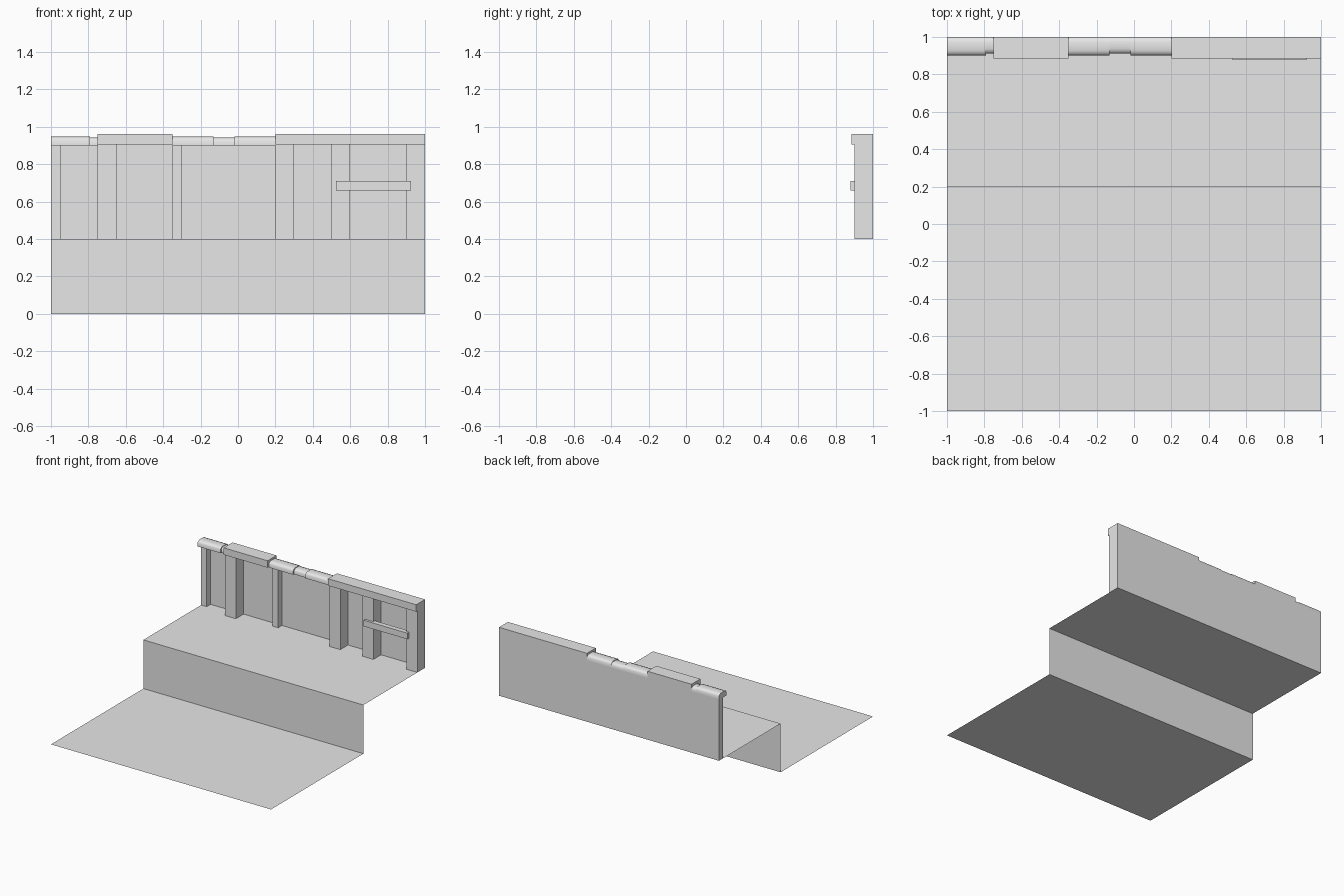
import bpy, bmesh

if "Cube" in bpy.data.objects:
    bpy.data.objects.remove(bpy.data.objects["Cube"])

grey = bpy.data.materials.new("plain grey")
grey.use_nodes = True
grey.diffuse_color = (0.8, 0.8, 0.8, 1)
grey.node_tree.nodes["Principled BSDF"].inputs["Base Color"].default_value = (0.8, 0.8, 0.8, 1)


def extrude_profile(name, profile, x0, x1, closed=True, smooth=False):
    """Sweep a (y, z) profile along x."""
    bm = bmesh.new()
    a = [bm.verts.new((x0, y, z)) for y, z in profile]
    b = [bm.verts.new((x1, y, z)) for y, z in profile]
    n = len(profile)
    for i in range(n if closed else n - 1):
        j = (i + 1) % n
        bm.faces.new((a[i], b[i], b[j], a[j]))
    if closed:
        bm.faces.new(a)
        bm.faces.new(b[::-1])
        bmesh.ops.recalc_face_normals(bm, faces=bm.faces)
    mesh = bpy.data.meshes.new(name)
    bm.to_mesh(mesh)
    bm.free()
    mesh.materials.append(grey)
    ob = bpy.data.objects.new(name, mesh)
    bpy.context.collection.objects.link(ob)
    if smooth:
        bpy.ops.object.select_all(action="DESELECT")
        ob.select_set(True)
        bpy.context.view_layer.objects.active = ob
        bpy.ops.object.shade_smooth_by_angle(angle=0.9)
    return ob


def box(name, x0, x1, y0, y1, z0, z1):
    return extrude_profile(name, [(y0, z0), (y1, z0), (y1, z1), (y0, z1)], x0, x1)


def rounded_bar(name, x0, x1, inset):
    """Half-round coping with softened top edges."""
    f, t = 0.902 + inset, 0.947 - inset / 2
    extrude_profile(name, [(f, 0.9), (f, t - 0.018), (f + 0.008, t - 0.006),
                           (f + 0.025, t), (0.975, t), (0.992, t - 0.006),
                           (1, t - 0.018), (1, 0.9)], x0, x1, smooth=True)


# Stepped floor sheets and the back wall sheet
extrude_profile("lower_floor", [(-1, 0), (0.2, 0)], -1, 1, closed=False)
extrude_profile("step_riser", [(0.2, 0), (0.2, 0.4)], -1, 1, closed=False)
extrude_profile("upper_floor", [(0.2, 0.4), (1, 0.4)], -1, 1, closed=False)
extrude_profile("back_wall", [(1, 0.4), (1, 0.905)], -1, 1, closed=False)

# Wide and narrow pilasters
for x in (-0.75, 0.2, 0.5, 0.9):
    box("wide_pilaster", x, x + 0.1, 0.9, 1, 0.4, 0.905)
for x in (-1, -0.35):
    box("narrow_pilaster", x, x + 0.05, 0.95, 1, 0.4, 0.905)

# Flat coping and the rail on the left bay
for x0, x1 in ((-0.75, -0.35), (0.2, 1)):
    box("flat_coping", x0, x1, 0.885, 1, 0.905, 0.962)
box("rail", 0.525, 0.925, 0.88, 0.92, 0.66, 0.71)

# Rounded coping with slimmer connectors
for x0, x1 in ((-1, -0.79), (-0.35, -0.13), (-0.02, 0.2)):
    rounded_bar("rounded_coping", x0, x1, 0)
for x0, x1 in ((-0.79, -0.75), (-0.13, -0.02)):
    rounded_bar("coping_connector", x0, x1, 0.01)
